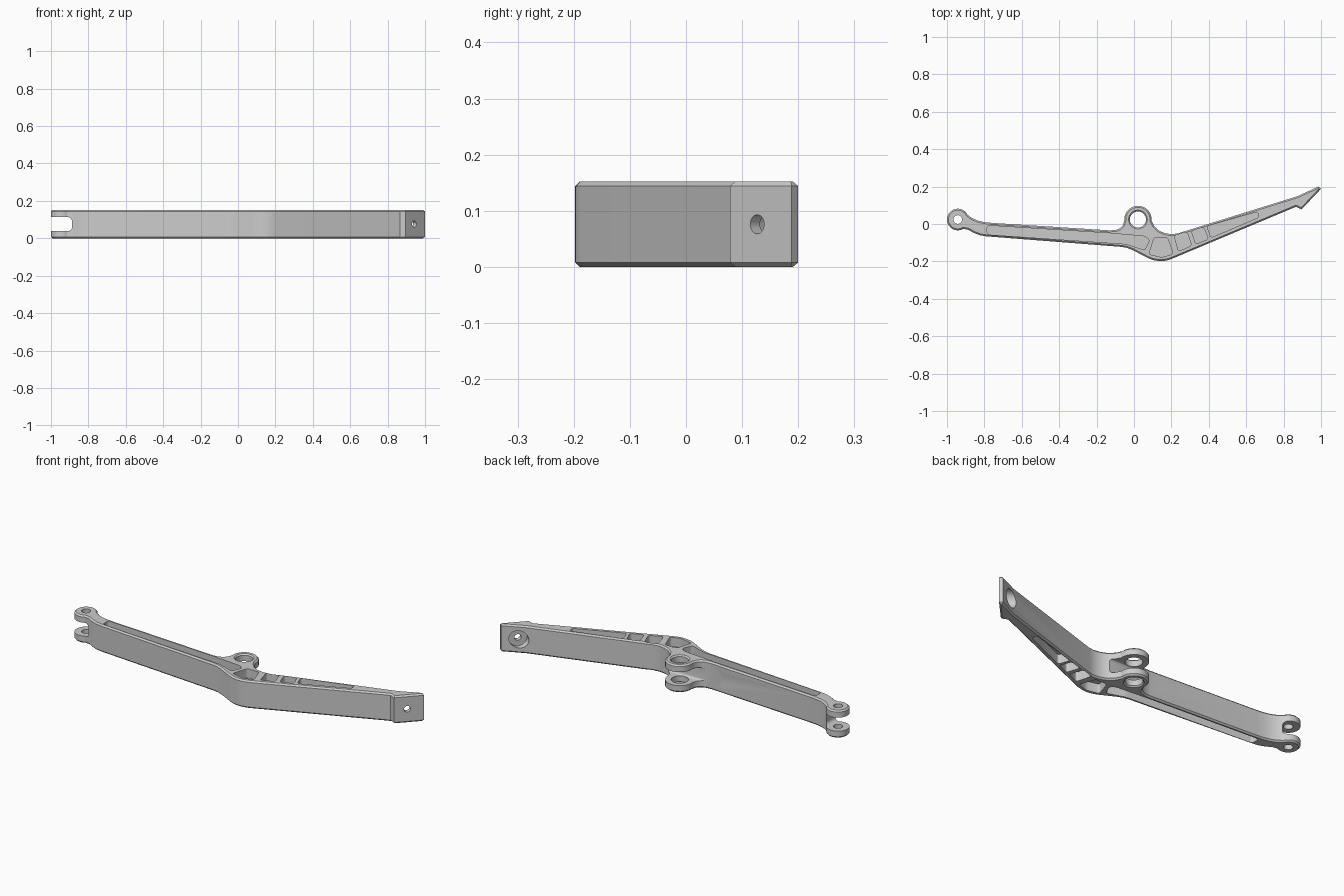
import bpy, bmesh
from math import cos, sin, radians, pi
from mathutils import Vector, Matrix

if "Cube" in bpy.data.objects:
    bpy.data.objects.remove(bpy.data.objects["Cube"])

H = 0.152
CH = 0.008


def arc(cx, cy, r, a0, a1, n):
    return [(cx + r * cos(radians(a0 + (a1 - a0) * i / n)),
             cy + r * sin(radians(a0 + (a1 - a0) * i / n))) for i in range(n + 1)]


def prism(bm, pts, z0, z1):
    vs = [bm.verts.new((x, y, z0)) for x, y in pts]
    f = bm.faces.new(vs)
    new = bmesh.ops.extrude_face_region(bm, geom=[f])["geom"]
    top = [g for g in new if isinstance(g, bmesh.types.BMVert)]
    bmesh.ops.translate(bm, verts=top, vec=(0, 0, z1 - z0))
    return vs + top


def finish(bm, name):
    bmesh.ops.recalc_face_normals(bm, faces=bm.faces)
    me = bpy.data.meshes.new(name)
    bm.to_mesh(me)
    bm.free()
    ob = bpy.data.objects.new(name, me)
    bpy.context.collection.objects.link(ob)
    return ob


def cut(target, bm):
    c = finish(bm, "cutter")
    c.hide_render = True
    m = target.modifiers.new("cut", "BOOLEAN")
    m.operation, m.solver, m.object = "DIFFERENCE", "EXACT", c
    bpy.context.view_layer.objects.active = target
    bpy.ops.object.modifier_apply(modifier=m.name)
    bpy.data.objects.remove(c)


def cylinder(target, p0, p1, r0, r1, n=40):
    p0, p1 = Vector(p0), Vector(p1)
    d = p1 - p0
    mat = Matrix.Translation((p0 + p1) / 2) @ d.to_track_quat("Z", "Y").to_matrix().to_4x4()
    bm = bmesh.new()
    bmesh.ops.create_cone(bm, cap_ends=True, segments=n, radius1=r0, radius2=r1,
                          depth=d.length, matrix=mat)
    cut(target, bm)


def slot(target, x0, x1, y0, y1, z0, z1, axis, r):
    bm = bmesh.new()
    prism(bm, [(x0, y0), (x1, y0), (x1, y1), (x0, y1)], z0, z1)
    edges = [e for e in bm.edges
             if abs((e.verts[0].co - e.verts[1].co).normalized()[axis]) > 0.9]
    bmesh.ops.bevel(bm, geom=edges, offset=r, segments=5, profile=0.5, affect="EDGES")
    cut(target, bm)


# Lever body outline: clevis eye, lower edge, bend, end pad, upper edge, pivot eye
EYE, PIVOT = (-0.942, 0.024), (0.021, 0.024)
outline = arc(*EYE, 0.058, 25, 300, 26)
outline += [(-0.885, -0.031), (-0.86, -0.046), (-0.825, -0.06), (-0.79, -0.066),
            (-0.07, -0.122), (-0.04, -0.127), (-0.01, -0.138)]
outline += arc(0.143, -0.043, 0.155, -117, -67, 10)
outline += [(0.866, 0.092), (0.896, 0.078), (1.0, 0.188), (0.986, 0.2),
            (0.872, 0.148), (0.235, -0.05), (0.2, -0.055), (0.165, -0.049),
            (0.132, -0.034), (0.108, -0.01)]
outline += arc(*PIVOT, 0.073, -5, 185, 24)
outline += [(-0.06, -0.008), (-0.075, -0.023), (-0.098, -0.032), (-0.13, -0.034),
            (-0.76, 0.006), (-0.80, 0.01), (-0.835, 0.018), (-0.865, 0.031)]

bm = bmesh.new()
prism(bm, outline, 0, H)
rim = [e for e in bm.edges if abs(e.verts[0].co.z - e.verts[1].co.z) < 1e-6]
bmesh.ops.bevel(bm, geom=rim, offset=CH, segments=1, affect="EDGES", clamp_overlap=False)
lever = finish(bm, "lever_arm")

# Lightening pockets on both faces, with a web left between
pockets = [
    [(-0.785, -0.008), (-0.12, -0.05), (0.06, -0.066), (0.083, -0.085),
     (0.058, -0.14), (-0.04, -0.107), (-0.785, -0.056)],
    [(0.108, -0.072), (0.178, -0.072), (0.21, -0.16), (0.15, -0.178), (0.08, -0.162)],
    [(0.215, -0.062), (0.283, -0.042), (0.308, -0.115), (0.238, -0.146)],
    [(0.307, -0.037), (0.372, -0.017), (0.398, -0.08), (0.33, -0.108)],
    [(0.39, -0.012), (0.662, 0.066), (0.668, 0.036), (0.412, -0.073)],
]
DEPTH = 0.05
bm = bmesh.new()
for z0, z1 in ((-0.05, DEPTH), (H - DEPTH, H + 0.05)):
    for p in pockets:
        prism(bm, p, z0, z1)
uprights = [e for e in bm.edges if abs(e.verts[0].co.z - e.verts[1].co.z) > 0.05]
bmesh.ops.bevel(bm, geom=uprights, offset=0.012, segments=4, profile=0.5, affect="EDGES")
cut(lever, bm)

# Fork slots through the clevis eye and the pivot eye
slot(lever, -1.1, -0.888, -0.2, 0.2, 0.039, H - 0.039, 1, 0.02)
slot(lever, -0.2, 0.2, -0.03, 0.085 + 0.1, 0.039, H - 0.039, 0, 0.012)

# Pin holes, the pivot one with chamfered rims
cylinder(lever, (*EYE, -0.1), (*EYE, 0.3), 0.023, 0.023)
cylinder(lever, (*PIVOT, -0.1), (*PIVOT, 0.3), 0.043, 0.043, 48)
cylinder(lever, (*PIVOT, -0.002), (*PIVOT, 0.007), 0.052, 0.043, 48)
cylinder(lever, (*PIVOT, H - 0.007), (*PIVOT, H + 0.002), 0.043, 0.052, 48)

# Bolt hole and spot face through the slanted end pad
c = Vector((0.942, 0.127, H / 2))
n = Vector((0.727, -0.687, 0))
cylinder(lever, c - n * 0.2, c + n * 0.1, 0.017, 0.017, 28)
cylinder(lever, c - n * 0.025, c - n * 0.3, 0.047, 0.047)

# Smooth shading with crisp edges
bpy.ops.object.select_all(action="DESELECT")
lever.select_set(True)
bpy.context.view_layer.objects.active = lever
bpy.ops.object.shade_smooth_by_angle(angle=radians(28))
